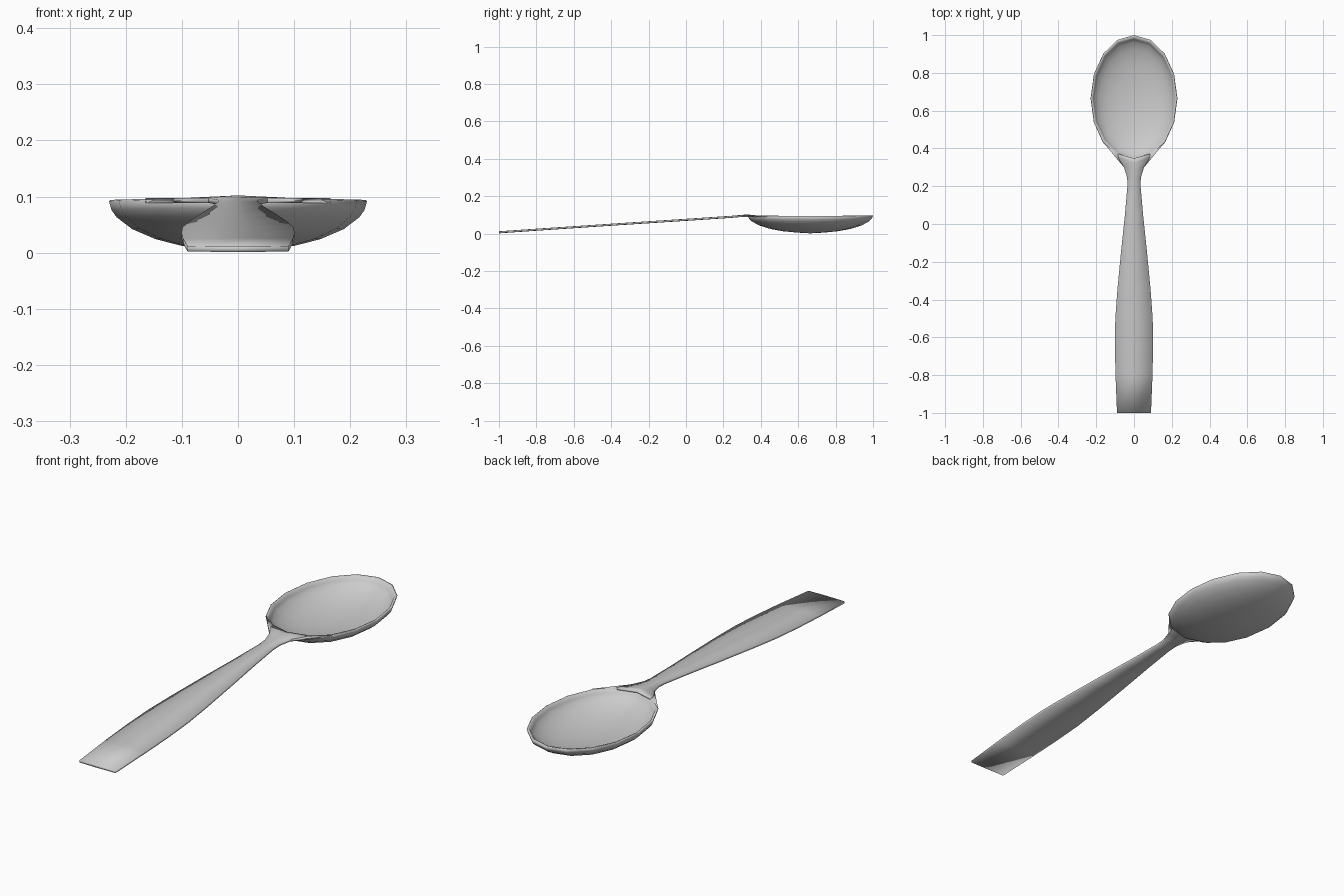
import bpy, bmesh, math

if "Cube" in bpy.data.objects:
    bpy.data.objects.remove(bpy.data.objects["Cube"])

CY, RX, RY = 0.665, 0.23, 0.335   # bowl centre and half sizes
SIDES = 16


def finish(bm, name):
    bmesh.ops.recalc_face_normals(bm, faces=bm.faces)
    me = bpy.data.meshes.new(name)
    bm.to_mesh(me)
    bm.free()
    for p in me.polygons:
        p.use_smooth = True
    ob = bpy.data.objects.new(name, me)
    bpy.context.collection.objects.link(ob)
    return ob


def bridge(bm, a, b):
    n = len(a)
    for i in range(n):
        bm.faces.new((a[i], a[(i + 1) % n], b[(i + 1) % n], b[i]))


# Bowl: outer half ellipsoid, thin lip, then a parallel inner shell
def bowl():
    bm = bmesh.new()
    rim = 0.094
    steps = [0.22, 0.44, 0.64, 0.82, 0.94, 0.98]
    prof = [(s, rim - 0.091 * math.sqrt(1 - s * s), 0) for s in steps]
    prof += [(1.0, rim - 0.002, 1), (0.985, rim, 1), (0.955, rim - 0.002, 1)]
    inner = [(0.95 * s, rim - 0.081 * math.sqrt(1 - s * s), 0) for s in steps]
    prof += inner[::-1]
    rings = []
    for s, z, lift in prof:
        ring = []
        for i in range(SIDES):
            a = 2 * math.pi * i / SIDES
            dz = 0.004 * math.sin(a) ** 2 * s ** 4   # rim rises at both ends
            ring.append(bm.verts.new((RX * s * math.cos(a), CY + RY * s * math.sin(a), z + dz)))
        rings.append(ring)
    for a, b in zip(rings, rings[1:]):
        bridge(bm, a, b)
    for ring, z in ((rings[0], 0.001), (rings[-1], 0.012)):
        c = bm.verts.new((0, CY, z))
        for i in range(SIDES):
            bm.faces.new((ring[i], ring[(i + 1) % SIDES], c))
    return finish(bm, "bowl")


# Handle: thin strip lofted along y; rows are (y centre, y edge, half width, top z)
def handle():
    rows = [(-1.0, -1.0, 0.09, 0.012), (-0.8, -0.8, 0.098, 0.026),
            (-0.65, -0.65, 0.101, 0.036), (-0.5, -0.5, 0.099, 0.046),
            (-0.35, -0.35, 0.088, 0.056), (-0.15, -0.15, 0.069, 0.069),
            (0.05, 0.05, 0.048, 0.082), (0.2, 0.2, 0.035, 0.092),
            (0.245, 0.245, 0.036, 0.095), (0.29, 0.30, 0.053, 0.099),
            (0.325, 0.35, 0.083, 0.102), (0.348, 0.372, 0.084, 0.099)]
    bm = bmesh.new()
    loops = []
    for yc, ye, w, z in rows:
        t = 0.010
        e = min(z, 0.099)
        pts = [(-w, ye, e - 0.001), (0, yc, z), (w, ye, e - 0.001),
               (w, ye, e - t), (0, yc, z - t - 0.001), (-w, ye, e - t)]
        loops.append([bm.verts.new((x, y, max(0, q))) for x, y, q in pts])
    for a, b in zip(loops, loops[1:]):
        bridge(bm, a, b)
    for l in (loops[0], loops[-1]):
        bm.faces.new((l[0], l[1], l[4], l[5]))
        bm.faces.new((l[1], l[2], l[3], l[4]))
    # web widening the neck where it meets the rim on each side
    for s in (-1, 1):
        tri = [(0.053, 0.30), (0.165, 0.434), (0.083, 0.365)]
        top = [bm.verts.new((s * x, y, 0.097)) for x, y in tri]
        low = [bm.verts.new((s * x, y, 0.088)) for x, y in tri]
        bridge(bm, top, low)
        bm.faces.new(top)
        bm.faces.new(low)
    return finish(bm, "handle")


bowl()
handle()
